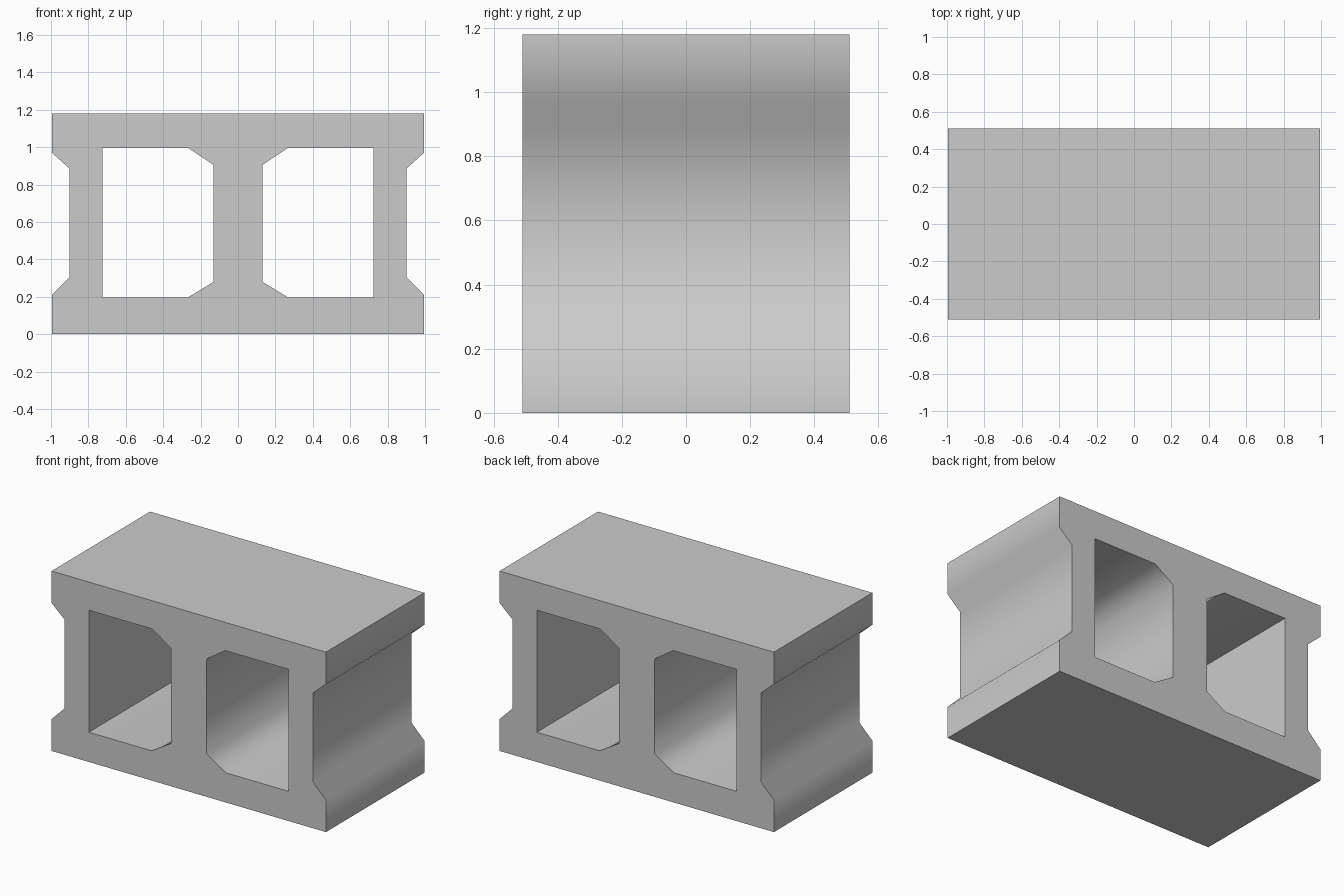
import bpy, bmesh, math
from mathutils import Vector

cube = bpy.data.objects.get("Cube")
if cube:
    bpy.data.objects.remove(cube, do_unlink=True)

DEPTH = 1.02

# Concrete colour
concrete = bpy.data.materials.new("concrete_grey")
concrete.use_nodes = True
GREY = (0.6, 0.6, 0.6, 1)
concrete.diffuse_color = GREY
bsdf = next(n for n in concrete.node_tree.nodes if n.type == 'BSDF_PRINCIPLED')
bsdf.inputs["Base Color"].default_value = GREY
bsdf.inputs["Roughness"].default_value = 0.9


def mirrored(points):
    return [(-x, z) for x, z in points]


# Right half of the outline, with a recessed end
half_outline = [(0.995, 0), (0.995, 0.21), (0.90, 0.305),
                (0.90, 0.885), (0.995, 0.97), (0.995, 1.18)]
outline = half_outline + mirrored(half_outline)[::-1]

# Core opening, chamfered beside the middle web
core = [(0.725, 0.195), (0.27, 0.195), (0.13, 0.28),
        (0.13, 0.905), (0.265, 0.995), (0.725, 0.995)]

# Cross-section filled around the two cores, then pushed through the depth
bm = bmesh.new()
for loop in (outline, core, mirrored(core)):
    verts = [bm.verts.new((x, -DEPTH / 2, z)) for x, z in loop]
    for i, v in enumerate(verts):
        bm.edges.new((verts[i - 1], v))
bmesh.ops.triangle_fill(bm, edges=bm.edges[:], use_beauty=True,
                        use_dissolve=False, normal=Vector((0, -1, 0)))
ext = bmesh.ops.extrude_face_region(bm, geom=bm.faces[:], use_keep_orig=True)
bmesh.ops.translate(bm, vec=(0, DEPTH, 0),
                    verts=[g for g in ext["geom"] if isinstance(g, bmesh.types.BMVert)])
bmesh.ops.recalc_face_normals(bm, faces=bm.faces[:])

mesh = bpy.data.meshes.new("concrete_block")
bm.to_mesh(mesh)
bm.free()
mesh.materials.append(concrete)
block = bpy.data.objects.new("concrete_block", mesh)
bpy.context.collection.objects.link(block)

# Soft shading along the recessed ends, crisp outer edges
bpy.ops.object.select_all(action='DESELECT')
block.select_set(True)
bpy.context.view_layer.objects.active = block
bpy.ops.object.shade_smooth_by_angle(angle=math.radians(60))
